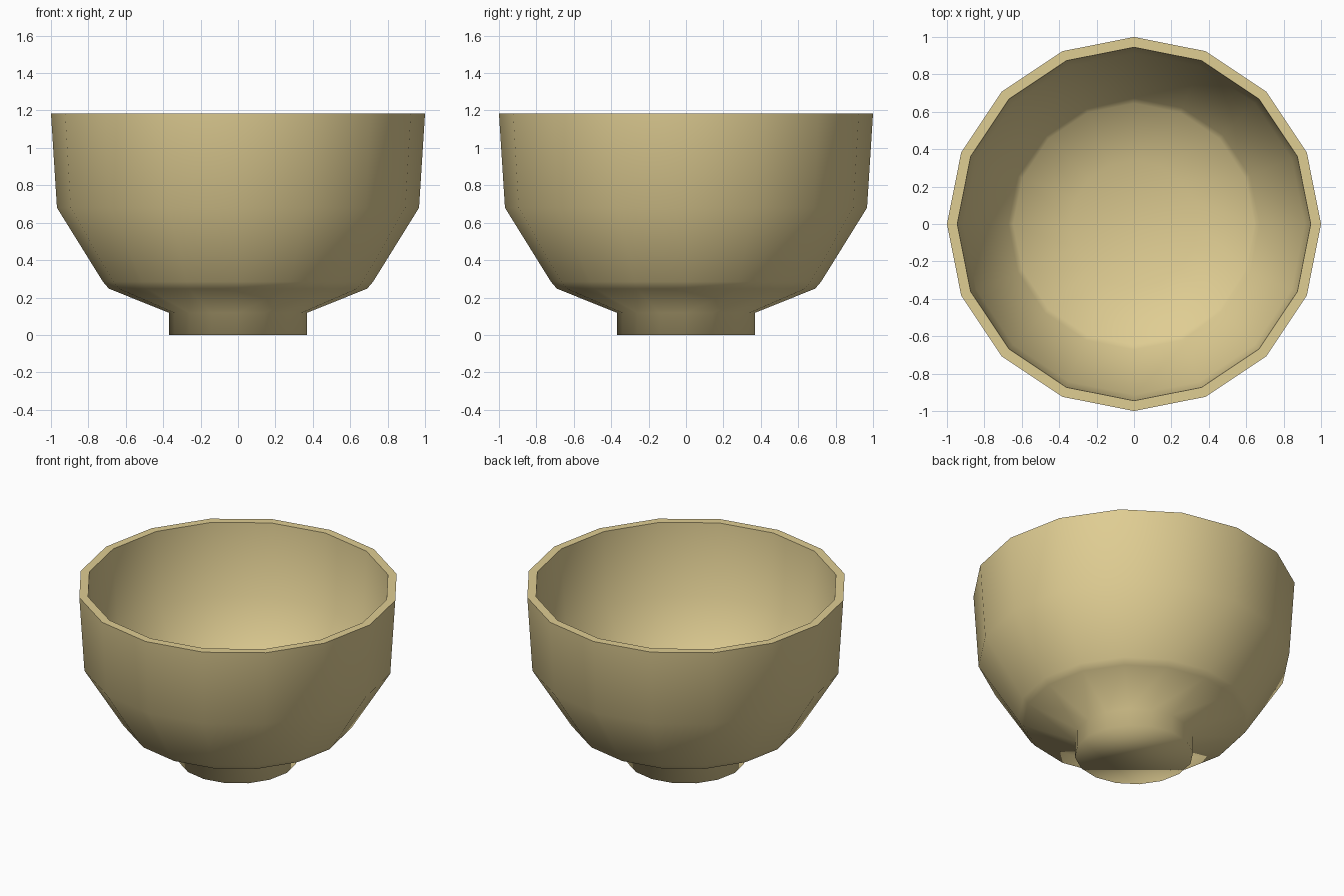
import bpy, bmesh, math

if "Cube" in bpy.data.objects:
    bpy.data.objects.remove(bpy.data.objects["Cube"])

SIDES = 16

# One flat clay colour
clay = bpy.data.materials.new("pale_clay")
clay.diffuse_color = (0.74, 0.61, 0.29, 1.0)
clay.use_nodes = True
clay.node_tree.nodes["Principled BSDF"].inputs["Base Color"].default_value = clay.diffuse_color

# Radius/height profile: foot, lower cone, chamfer, wall, rim, then the inside
outside = [(0.368, 0.0), (0.368, 0.118), (0.69, 0.247), (0.722, 0.284),
           (0.968, 0.68), (1.0, 1.184)]
inside = [(0.945, 1.184), (0.913, 0.695), (0.672, 0.315), (0.645, 0.29),
          (0.34, 0.17)]

bm = bmesh.new()


def ring(radius, z):
    step = 2 * math.pi / SIDES
    return [bm.verts.new((radius * math.cos(i * step), radius * math.sin(i * step), z))
            for i in range(SIDES)]


# Turn the profile into rings and skin them
rings = [ring(r, z) for r, z in outside + inside]
for low, high in zip(rings, rings[1:]):
    for i in range(SIDES):
        j = (i + 1) % SIDES
        bm.faces.new((low[i], low[j], high[j], high[i]))

# Underside of the foot and floor of the bowl
bm.faces.new(list(reversed(rings[0])))
bm.faces.new(rings[-1])

# Smooth all over, with only the two rim edges kept crisp
for face in bm.faces:
    face.smooth = True
for loop in (rings[len(outside) - 1], rings[len(outside)]):
    for i in range(SIDES):
        bm.edges.get((loop[i], loop[(i + 1) % SIDES])).smooth = False
bmesh.ops.recalc_face_normals(bm, faces=bm.faces[:])

mesh = bpy.data.meshes.new("bowl")
bm.to_mesh(mesh)
bm.free()
mesh.materials.append(clay)
bowl = bpy.data.objects.new("bowl", mesh)
bpy.context.collection.objects.link(bowl)
